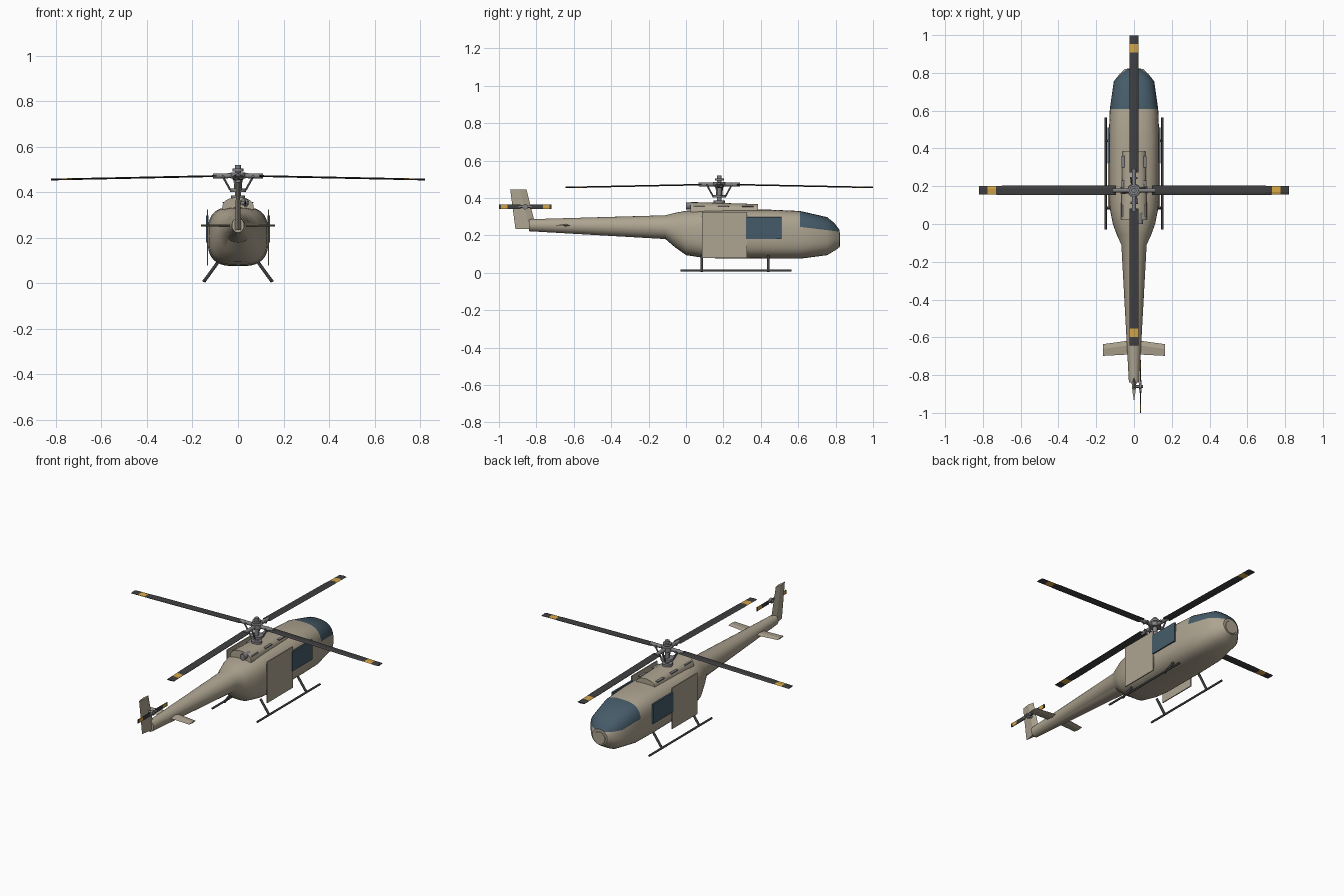
import bpy, bmesh
from math import pi, cos, sin, copysign
from mathutils import Vector, Matrix

if "Cube" in bpy.data.objects:
    bpy.data.objects.remove(bpy.data.objects["Cube"])


def mat(name, r, g, b):
    m = bpy.data.materials.new(name)
    m.diffuse_color = (r, g, b, 1)
    m.use_nodes = True
    m.node_tree.nodes["Principled BSDF"].inputs["Base Color"].default_value = m.diffuse_color
    return m


TAN = mat("tan_paint", 0.42, 0.37, 0.28)
GLASS = mat("glass", 0.06, 0.105, 0.14)
DARK = mat("dark", 0.05, 0.05, 0.052)
YELLOW = mat("yellow", 0.65, 0.37, 0.06)
GREY = mat("metal", 0.22, 0.22, 0.23)


def finish(name, bm, *mats, smooth=True):
    bmesh.ops.recalc_face_normals(bm, faces=bm.faces)
    me = bpy.data.meshes.new(name)
    bm.to_mesh(me)
    bm.free()
    ob = bpy.data.objects.new(name, me)
    bpy.context.collection.objects.link(ob)
    for m in mats:
        me.materials.append(m)
    if smooth:
        bpy.ops.object.select_all(action='DESELECT')
        ob.select_set(True)
        bpy.context.view_layer.objects.active = ob
        bpy.ops.object.shade_smooth_by_angle(angle=0.6)
    return ob


def box(name, lo, hi, m):
    lo, hi = Vector(lo), Vector(hi)
    bm = bmesh.new()
    bmesh.ops.create_cube(bm, size=1, matrix=Matrix.Translation((lo + hi) / 2) @ Matrix.Diagonal((*(hi - lo), 1)))
    return finish(name, bm, m, smooth=False)


def rod(name, a, b, r, m, r2=None, sides=12):
    a, b = Vector(a), Vector(b)
    d = b - a
    bm = bmesh.new()
    bmesh.ops.create_cone(bm, cap_ends=True, segments=sides, radius1=r, radius2=r if r2 is None else r2,
                          depth=d.length,
                          matrix=Matrix.Translation((a + b) / 2) @ d.to_track_quat('Z', 'Y').to_matrix().to_4x4())
    return finish(name, bm, m)


def loft(bm, rings):
    rows = [[bm.verts.new(p) for p in ring] for ring in rings]
    n = len(rows[0])
    for a, b in zip(rows, rows[1:]):
        for i in range(n):
            bm.faces.new((a[i], a[(i + 1) % n], b[(i + 1) % n], b[i]))
    bm.faces.new(rows[0])
    bm.faces.new(rows[-1])


def ring(y, lo, hi, w, n, count=40):
    pts = []
    for i in range(count):
        c, s = cos(2 * pi * i / count), sin(2 * pi * i / count)
        pts.append((w * copysign(abs(c) ** (2 / n), c), y,
                    (lo + hi) / 2 + (hi - lo) / 2 * copysign(abs(s) ** (2 / n), s)))
    return pts


# Fuselage and tail boom: y, bottom, top, half width, squareness
bm = bmesh.new()
loft(bm, [ring(*s) for s in (
    (-0.84, .222, .286, .027, 2), (-0.11, .18, .307, .067, 2), (-0.06, .137, .32, .09, 2.2),
    (0.0, .094, .331, .112, 2.6), (0.08, .082, .336, .128, 2.9), (0.16, .077, .337, .133, 3),
    (0.45, .075, .337, .134, 3), (0.61, .075, .33, .128, 3), (0.755, .094, .297, .107, 2.6),
    (0.795, .118, .264, .076, 2.3), (0.82, .136, .23, .05, 2))])
# Windshield is cut into the nose surface along a sloping line
cut = Vector((0, .12, 1)).normalized()
base = Vector((0, .61, .245))
front = [f for f in bm.faces if f.calc_center_median().y > .61]
geom = set(front) | {e for f in front for e in f.edges} | {v for f in front for v in f.verts}
bmesh.ops.bisect_plane(bm, geom=list(geom), plane_co=base, plane_no=cut)
for f in bm.faces:
    c = f.calc_center_median()
    if .61 < c.y < .819 and (c - base).dot(cut) > 0:
        f.material_index = 1
finish("fuselage", bm, TAN, GLASS)
rod("nose_cap", (0, .815, .178), (0, .823, .178), .04, TAN, .036, 24)

# Engine cowling: rounded half-tube
bm = bmesh.new()
loft(bm, [[(w * cos(pi * i / 12), y, .325 + h * sin(pi * i / 12) ** .7) for i in range(13)]
          for y, w, h in ((.025, .07, .053), (.385, .062, .042))])
finish("engine_cowling", bm, TAN)
rod("exhaust_pipe", (.03, 0.0, .357), (.03, .06, .357), .018, GREY, sides=16)

for s, side in ((-1, "left"), (1, "right")):
    # Doors, windows, cowling vents
    a, b = sorted((s * .131, s * .137))
    box(side + "_door", (a, .085, .078), (b, .325, .325), TAN)
    a, b = sorted((s * .130, s * .140))
    box(side + "_door_window", (a, .32, .18), (b, .51, .297), GLASS)
    for y in (.07, .2, .33):
        a, b = sorted((s * .05, s * .067))
        box(side + "_cowling_vent", (a, y - .03, .352), (b, y + .03, .358), GREY)
    # Landing skid
    rod(side + "_skid", (s * .15, -.03, .012), (s * .15, .565, .012), .006, DARK)
    for y in (.085, .44):
        rod(side + "_skid_leg", (s * .09, y, .09), (s * .15, y, .007), .007, DARK)
    # Horizontal stabiliser
    bm = bmesh.new()
    loft(bm, [[(x, yf, z), (x, yf - .025, z + t), (x, yb, z), (x, yf - .025, z - t)]
              for x, yf, yb, z, t in ((s * .01, -.615, -.69, .254, .007), (s * .163, -.636, -.698, .254, .004))])
    finish(side + "_stabiliser", bm, TAN, smooth=False)

# Tail fin
bm = bmesh.new()
loft(bm, [[(0, yf, z), (t, yf - .035, z), (0, yb, z), (-t, yf - .035, z)]
          for yf, yb, z, t in ((-.80, -.912, .235, .013), (-.853, -.94, .445, .008))])
finish("tail_fin", bm, TAN, smooth=False)

# Tail rotor
TY, TZ = -.86, .353
rod("tail_rotor_shaft", (0, TY, TZ), (.048, TY, TZ), .007, GREY)
rod("tail_rotor_hub", (.026, TY, TZ), (.041, TY, TZ), .015, GREY)
for s in (-1, 1):
    rod("tail_rotor_grip", (.034, TY, TZ), (.034, TY + s * .035, TZ), .006, GREY)
    for r0, r1, m in ((.025, .095, DARK), (.095, .13, YELLOW), (.13, .14, DARK)):
        a, b = sorted((TY + s * r0, TY + s * r1))
        box("tail_rotor_blade", (.031, a, TZ - .011), (.036, b, TZ + .011), m)

# Rotor mast and hub, stacked cylinders: bottom, top, radius
HY = .178
for name, z0, z1, r in (("mast", .36, .5, .013), ("mast_base", .365, .385, .03), ("swashplate", .402, .416, .036),
                        ("rotor_hub", .46, .486, .032), ("hub_collar", .492, .505, .024), ("hub_cap", .5, .52, .013)):
    rod(name, (0, HY, z0), (0, HY, z1), r, GREY, sides=20)

# Four main blades with drooping sections, grips and pitch links
for k in range(4):
    turn = Matrix.Translation((0, HY, 0)) @ Matrix.Rotation(k * pi / 2, 4, 'Z')
    P = lambda x, y, z: turn @ Vector((x, y, z))
    rod("blade_grip", P(.02, 0, .473), P(.11, 0, .471), .011, GREY)
    rod("pitch_link", P(.034, .012, .41), P(.066, .016, .468), .0045, GREY, sides=8)
    rod("pitch_horn", P(.066, -.018, .47), P(.066, .02, .47), .006, GREY, sides=8)
    bm = bmesh.new()
    stops = (.095, .24, .385, .54, .69, .73, .775, .821)
    rings = []
    for r in stops:
        z = .473 - .017 * (r / .82)
        w = .025 if r < .7 else .023
        rings.append([P(r, -w, z), P(r, -w * .4, z + .004), P(r, w, z + .001),
                      P(r, w, z - .001), P(r, -w * .4, z - .004)])
    loft(bm, rings)
    for f in bm.faces:
        d = f.calc_center_median() - Vector((0, HY, 0))
        f.material_index = int(.73 < max(abs(d.x), abs(d.y)) < .775)
    finish("main_rotor_blade", bm, DARK, YELLOW, smooth=False)
